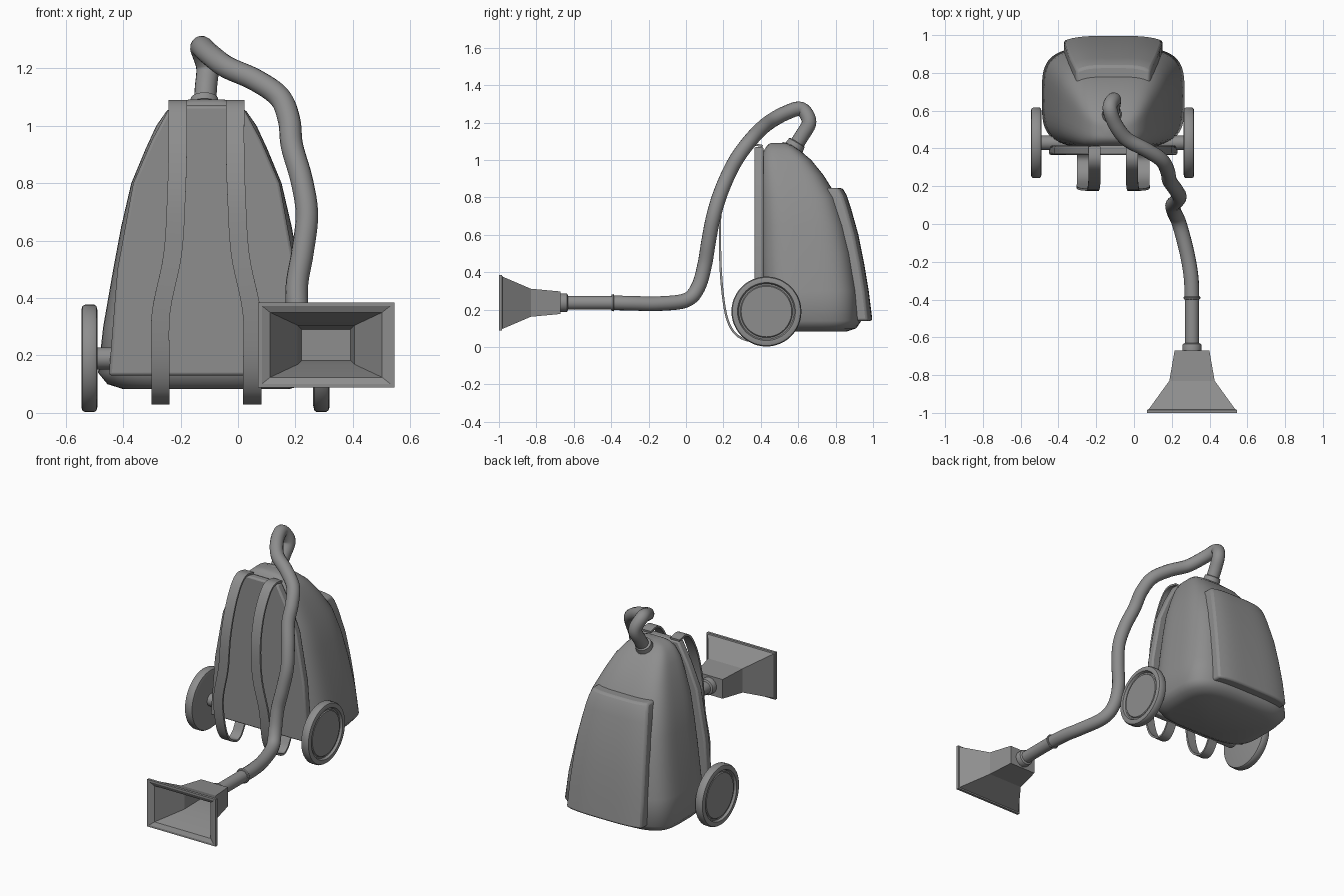
import bpy, bmesh, math
from mathutils import Vector

cube = bpy.data.objects.get("Cube")
if cube:
    bpy.data.objects.remove(cube, do_unlink=True)

GREY = (0.27, 0.27, 0.27, 1)
mat = bpy.data.materials.new("plain grey")
mat.use_nodes = True
mat.diffuse_color = GREY
mat.node_tree.nodes["Principled BSDF"].inputs["Base Color"].default_value = GREY

CX = -0.11          # middle of the body
NX, NZ = 0.307, 0.237   # middle of the nozzle


def finish(ob, bevel=0, angle=35):
    ob.data.materials.append(mat)
    bpy.ops.object.select_all(action='DESELECT')
    ob.select_set(True)
    bpy.context.view_layer.objects.active = ob
    bpy.ops.object.shade_smooth_by_angle(angle=math.radians(angle))
    if bevel:
        mod = ob.modifiers.new("soft_edges", 'BEVEL')
        mod.width = bevel
        mod.segments = 2
        mod.limit_method = 'ANGLE'
        mod.angle_limit = math.radians(40)
    return ob


def loft(name, rings, bevel=0, angle=35):
    """Skin a row of equal point rings and cap both ends."""
    bm = bmesh.new()
    vs = [[bm.verts.new(p) for p in ring] for ring in rings]
    n = len(vs[0])
    for a, b in zip(vs, vs[1:]):
        for i in range(n):
            j = (i + 1) % n
            bm.faces.new((a[i], a[j], b[j], b[i]))
    bm.faces.new(vs[0])
    bm.faces.new(vs[-1])
    bmesh.ops.recalc_face_normals(bm, faces=bm.faces)
    me = bpy.data.meshes.new(name)
    bm.to_mesh(me)
    bm.free()
    ob = bpy.data.objects.new(name, me)
    bpy.context.collection.objects.link(ob)
    return finish(ob, bevel, angle)


def lathe(name, profile, origin, axis, n=40):
    """Turn (radius, height) pairs about an axis."""
    q = Vector(axis).to_track_quat('Z', 'Y')
    turns = [2 * math.pi * i / n for i in range(n)]
    return loft(name, [[Vector(origin) + q @ Vector((r * math.cos(t), r * math.sin(t), h))
                        for t in turns] for r, h in profile])


def smooth_path(points, steps=6):
    """Catmull-Rom curve through the points."""
    p = [Vector(v) for v in points]
    p = [2 * p[0] - p[1]] + p + [2 * p[-1] - p[-2]]
    out = []
    for a, b, c, d in zip(p, p[1:], p[2:], p[3:]):
        for s in range(steps):
            t = s / steps
            out.append(0.5 * (2 * b + (c - a) * t + (2 * a - 5 * b + 4 * c - d) * t * t
                              + (3 * b - a - 3 * c + d) * t ** 3))
    return out + [p[-2]]


# Body: rounded-square sections (height, half width, front, back)
def section(z, hw, y0, y1, n=56, power=3.8):
    ring = []
    for i in range(n):
        t = 2 * math.pi * (i + 0.5) / n
        c, s = math.cos(t), math.sin(t)
        x = math.copysign(abs(c) ** (2 / power), c) * hw
        y = math.copysign(abs(s) ** (2 / power), s) * (y1 - y0) / 2
        ring.append((CX + x, (y0 + y1) / 2 + y, z))
    return ring


body = [(0.083, 0.29, 0.46, 0.86), (0.1, 0.345, 0.425, 0.91), (0.14, 0.378, 0.405, 0.937),
        (0.3, 0.36, 0.4, 0.925), (0.5, 0.325, 0.395, 0.895), (0.65, 0.297, 0.395, 0.86),
        (0.8, 0.262, 0.395, 0.81), (0.92, 0.212, 0.395, 0.735), (1.0, 0.175, 0.4, 0.67),
        (1.05, 0.14, 0.415, 0.61), (1.08, 0.105, 0.435, 0.565), (1.092, 0.06, 0.455, 0.53)]
loft("body", [section(*row) for row in body], angle=50)

# Flat panel against the wearer's back
half = [(0.34, 0.13), (0.31, 0.5), (0.255, 0.8), (0.19, 0.95), (0.125, 1.07)]
outline = [(CX + w, z) for w, z in half] + [(CX - w, z) for w, z in reversed(half)]
loft("back_panel", [[(x, y, z) for x, z in outline] for y in (0.365, 0.415)], bevel=0.01)


# Raised cover on the rear
def cover_section(z, hw, y):
    us = [-1 + i / 6 for i in range(13)]
    outer = [(CX + u * hw, y - 0.025 * u ** 4, z) for u in us]
    return outer + [(x, y - 0.11, z) for x, _, z in reversed(outer)]


cover = [(0.14, 0.262, 0.997), (0.3, 0.256, 0.977), (0.45, 0.247, 0.952),
         (0.6, 0.235, 0.922), (0.75, 0.215, 0.88), (0.81, 0.204, 0.86), (0.85, 0.193, 0.837)]
loft("rear_cover", [cover_section(*row) for row in cover], bevel=0.012)

# Shoulder straps: (offset from middle, y, z) along each ribbon
strap = [(0.16, 0.41, 0.11), (0.16, 0.375, 0.055), (0.16, 0.33, 0.036), (0.16, 0.26, 0.075),
         (0.16, 0.215, 0.17), (0.158, 0.19, 0.35), (0.118, 0.182, 0.55), (0.105, 0.187, 0.75),
         (0.1, 0.225, 0.92), (0.1, 0.285, 1.04), (0.1, 0.34, 1.083), (0.1, 0.41, 1.075)]
for side, label in ((-1, "right"), (1, "left")):
    path = smooth_path([(CX + side * o, y, z) for o, y, z in strap])
    rings = []
    for i, p in enumerate(path):
        d = path[min(i + 1, len(path) - 1)] - path[max(i - 1, 0)]
        nrm = Vector((0, -d.z, d.y)).normalized() * 0.006
        w = Vector((0.032, 0, 0))
        rings.append([p - w - nrm, p + w - nrm, p + w + nrm, p - w + nrm])
    loft(label + "_strap", rings)

# Wheels and axle
tyre = [(0.165, 0), (0.182, 0.004), (0.187, 0.012), (0.187, 0.044), (0.182, 0.053),
        (0.172, 0.056), (0.155, 0.056), (0.148, 0.042), (0.14, 0.042), (0.135, 0.048)]
lathe("right_wheel", tyre, (-0.489, 0.43, 0.19), (-1, 0, 0), 48)
lathe("left_wheel", tyre, (0.262, 0.43, 0.19), (1, 0, 0), 48)
lathe("axle", [(0.038, 0), (0.038, 0.77)], (-0.495, 0.43, 0.19), (1, 0, 0))

# Hose and its socket
lathe("hose_socket", [(0.075, -0.03), (0.072, 0.012), (0.062, 0.022), (0.052, 0.026),
                      (0.048, 0.055), (0.04, 0.06)], (-0.117, 0.565, 1.045), (0, 0.5, 0.86))
hose = [(-0.117, 0.565, 1.045), (-0.112, 0.62, 1.13), (-0.107, 0.658, 1.205),
        (-0.128, 0.615, 1.273), (-0.1, 0.53, 1.25), (-0.04, 0.45, 1.205), (0.06, 0.395, 1.16),
        (0.145, 0.34, 1.1), (0.178, 0.28, 1.02), (0.188, 0.23, 0.93), (0.222, 0.18, 0.81),
        (0.24, 0.145, 0.69), (0.225, 0.12, 0.56), (0.205, 0.1, 0.44), (0.212, 0.065, 0.32),
        (0.24, 0, 0.25), (0.28, -0.15, 0.232), (0.302, -0.28, 0.234), (NX, -0.4, NZ)]
points = smooth_path(hose)
curve = bpy.data.curves.new("hose", 'CURVE')
curve.dimensions = '3D'
curve.bevel_depth = 0.039
curve.bevel_resolution = 6
curve.use_fill_caps = True
spline = curve.splines.new('POLY')
spline.points.add(len(points) - 1)
for sp, p in zip(spline.points, points):
    sp.co = (*p, 1)
ob = bpy.data.objects.new("hose", curve)
bpy.context.collection.objects.link(ob)
bpy.ops.object.select_all(action='DESELECT')
ob.select_set(True)
bpy.context.view_layer.objects.active = ob
bpy.ops.object.convert(target='MESH')
finish(bpy.context.view_layer.objects.active, angle=50)

# Rigid tube with collars
lathe("tube", [(0.043, 0), (0.046, 0.004), (0.043, 0.012), (0.037, 0.014), (0.037, 0.245),
               (0.048, 0.25), (0.05, 0.255), (0.05, 0.29)], (NX, -0.385, NZ), (0, -1, 0))

# Nozzle: outside, lip, then hollow inside (y, half width, half height)
nozzle = [(-0.67, 0.092, 0.06), (-0.83, 0.12, 0.075), (-0.982, 0.23, 0.14), (-0.984, 0.238, 0.148),
          (-1, 0.238, 0.148), (-1, 0.224, 0.136), (-0.988, 0.195, 0.113), (-0.83, 0.099, 0.068),
          (-0.69, 0.085, 0.054)]
loft("nozzle", [[(NX + a * w, y, NZ + b * h) for a, b in ((-1, -1), (1, -1), (1, 1), (-1, 1))]
                for y, w, h in nozzle], angle=15)
